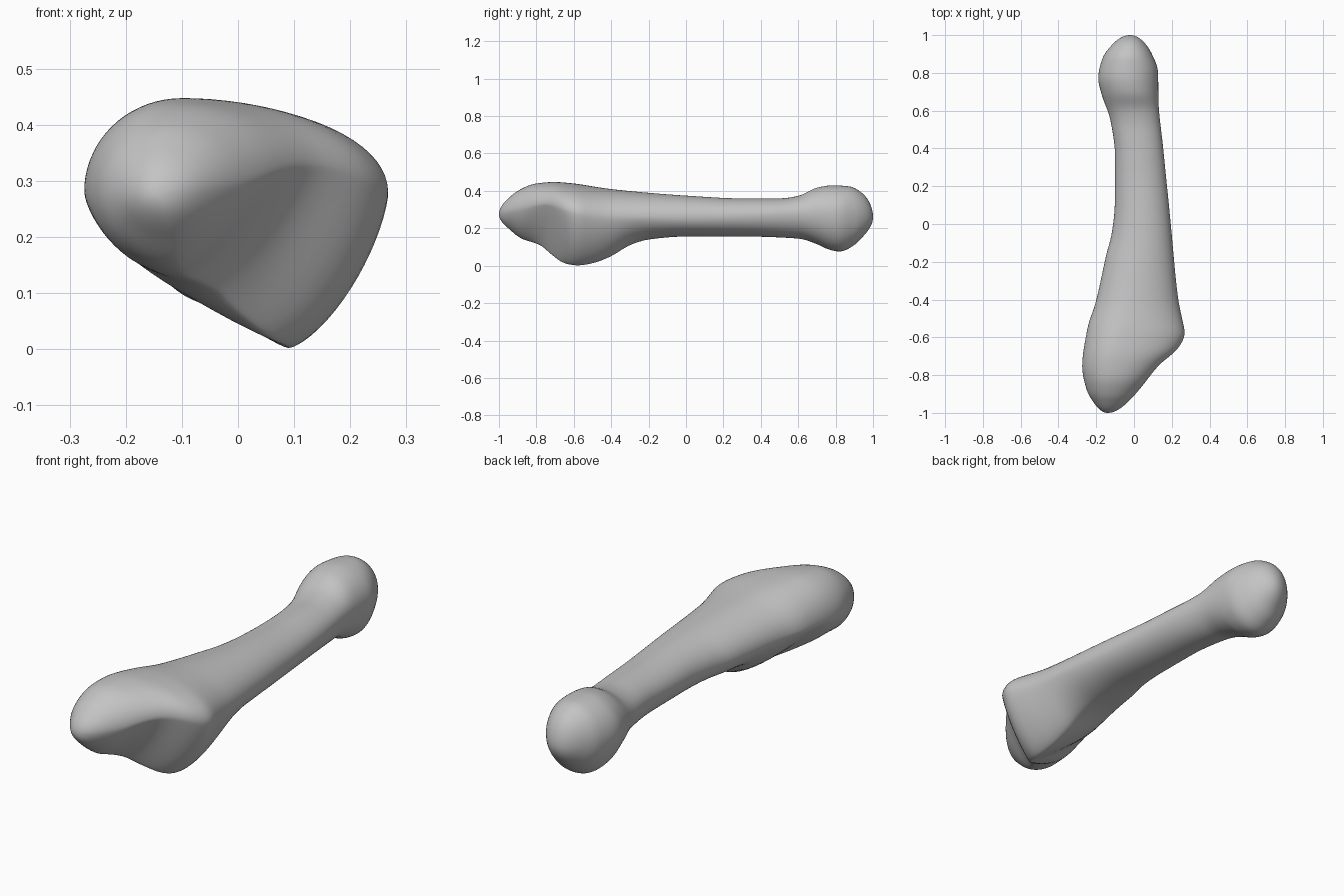
import bpy
import bmesh
from math import acos, cos, sin, pi

cube = bpy.data.objects.get("Cube")
if cube:
    bpy.data.objects.remove(cube)

RINGS = 140
QUADRANT_STEPS = 18


def angle_of(y):
    """Map length to an angle so that both ends close round."""
    return acos(max(-1.0, min(1.0, -y)))


def make_curve(*knots):
    """Smooth cubic through (y, value) knots, without overshoot."""
    xs = [angle_of(y) for y, value in knots]
    vs = [value for y, value in knots]
    last = len(xs) - 1
    steps = [(vs[i + 1] - vs[i]) / (xs[i + 1] - xs[i]) for i in range(last)]
    slopes = [steps[0]]
    for before, after in zip(steps, steps[1:]):
        product = before * after
        slopes.append(2 * product / (before + after) if product > 0 else 0.0)
    slopes.append(steps[-1])

    def evaluate(angle):
        i = 0
        while i < last - 1 and angle > xs[i + 1]:
            i += 1
        width = xs[i + 1] - xs[i]
        t = (angle - xs[i]) / width
        s = 1 - t
        return (vs[i] * s * s * (1 + 2 * t) + vs[i + 1] * t * t * (3 - 2 * t)
                + width * t * s * (slopes[i] * s - slopes[i + 1] * t))

    return evaluate


# Outline of the bone seen from above: its two side edges
left_x = make_curve((-1, -.14), (-.95, -.21), (-.88, -.25), (-.75, -.275),
                    (-.55, -.247), (-.42, -.205), (-.23, -.162), (-.16, -.147),
                    (-.06, -.12), (.1, -.102), (.35, -.1), (.55, -.125),
                    (.68, -.17), (.77, -.19), (.87, -.17), (.95, -.115), (1, -.02))
right_x = make_curve((-1, -.14), (-.95, -.04), (-.85, .05), (-.75, .13),
                     (-.65, .24), (-.58, .27), (-.5, .255), (-.4, .235),
                     (0, .195), (.4, .155), (.65, .13), (.8, .128),
                     (.9, .095), (.96, .055), (1, -.02))
# Outline seen from the side: top and underside
top_z = make_curve((-1, .275), (-.95, .36), (-.9, .4), (-.8, .44), (-.7, .448),
                   (-.6, .44), (-.4, .41), (0, .375), (.3, .36), (.5, .36),
                   (.6, .373), (.7, .418), (.78, .43), (.87, .425),
                   (.94, .39), (1, .26))
bottom_z = make_curve((-1, .275), (-.95, .2), (-.88, .145), (-.78, .11),
                      (-.72, .06), (-.65, .012), (-.58, 0), (-.5, .012),
                      (-.4, .05), (-.3, .11), (-.2, .14), (0, .156), (.3, .156),
                      (.6, .145), (.7, .115), (.76, .087), (.82, .075),
                      (.9, .11), (.95, .16), (1, .26))
# Where the ridges run around the bone
left_z = make_curve((-1, .275), (-.75, .28), (-.4, .27), (0, .26), (.8, .27), (1, .26))
right_z = make_curve((-1, .275), (-.9, .3), (-.75, .33), (-.6, .285),
                     (-.4, .26), (0, .26), (.8, .28), (1, .26))
top_x = make_curve((-1, -.14), (-.7, -.1), (-.4, -.01), (0, .04),
                   (.5, .02), (.8, -.03), (1, -.02))
bottom_x = make_curve((-1, -.14), (-.85, -.1), (-.75, -.02), (-.6, .09),
                      (-.4, .08), (0, .04), (.5, .01), (.8, -.03), (1, -.02))
# Fullness of the quarters: low values are flat facets, two is round
round_quarter = make_curve((-1, 2), (1, 2))
facet_quarter = make_curve((-1, 2), (-.85, 1.3), (-.73, 1.1), (-.58, 1.45),
                           (-.3, 1.6), (0, 2), (1, 2))
hollow_quarter = make_curve((-1, 2), (-.85, 1.9), (-.6, 1.15), (-.4, 1.4),
                            (-.1, 1.9), (1, 2))


def section(angle):
    """One closed cross-section made of four superellipse quarters."""
    left = (left_x(angle), left_z(angle))
    right = (right_x(angle), right_z(angle))
    top = (top_x(angle), top_z(angle))
    bottom = (bottom_x(angle), bottom_z(angle))
    quarters = [(right, top, round_quarter, False), (left, top, round_quarter, True),
                (left, bottom, hollow_quarter, False), (right, bottom, facet_quarter, True)]
    points = []
    for side, crest, fullness, reverse in quarters:
        power = 2 / fullness(angle)
        for k in range(QUADRANT_STEPS):
            turn = (QUADRANT_STEPS - k if reverse else k) / QUADRANT_STEPS * pi / 2
            across = max(cos(turn), 0) ** power
            up = max(sin(turn), 0) ** power
            points.append((crest[0] + (side[0] - crest[0]) * across,
                           -cos(angle),
                           side[1] + (crest[1] - side[1]) * up))
    return points


# Loft the sections from the wide base to the rounded head
bm = bmesh.new()
rings = [[bm.verts.new(p) for p in section(pi * i / RINGS)] for i in range(1, RINGS)]
count = len(rings[0])
for a, b in zip(rings, rings[1:]):
    for k in range(count):
        n = (k + 1) % count
        bm.faces.new((a[k], a[n], b[n], b[k]))

# Close both ends with a point
for ring, angle in ((rings[0], 0.0), (rings[-1], pi)):
    tip = bm.verts.new((left_x(angle), -cos(angle), left_z(angle)))
    for k in range(count):
        bm.faces.new((ring[k], ring[(k + 1) % count], tip))

# Soften the ridges a little
for _ in range(3):
    bmesh.ops.smooth_vert(bm, verts=bm.verts, factor=0.5,
                          use_axis_x=True, use_axis_y=False, use_axis_z=True)
bmesh.ops.recalc_face_normals(bm, faces=bm.faces)
mesh = bpy.data.meshes.new("foot_bone")
bm.to_mesh(mesh)
bm.free()
bone = bpy.data.objects.new("foot_bone", mesh)
bpy.context.collection.objects.link(bone)

# Plain grey bone colour
grey = bpy.data.materials.new("bone_grey")
grey.use_nodes = True
colour = (.55, .55, .55, 1)
grey.diffuse_color = colour
grey.node_tree.nodes["Principled BSDF"].inputs["Base Color"].default_value = colour
mesh.materials.append(grey)

for face in mesh.polygons:
    face.use_smooth = True
